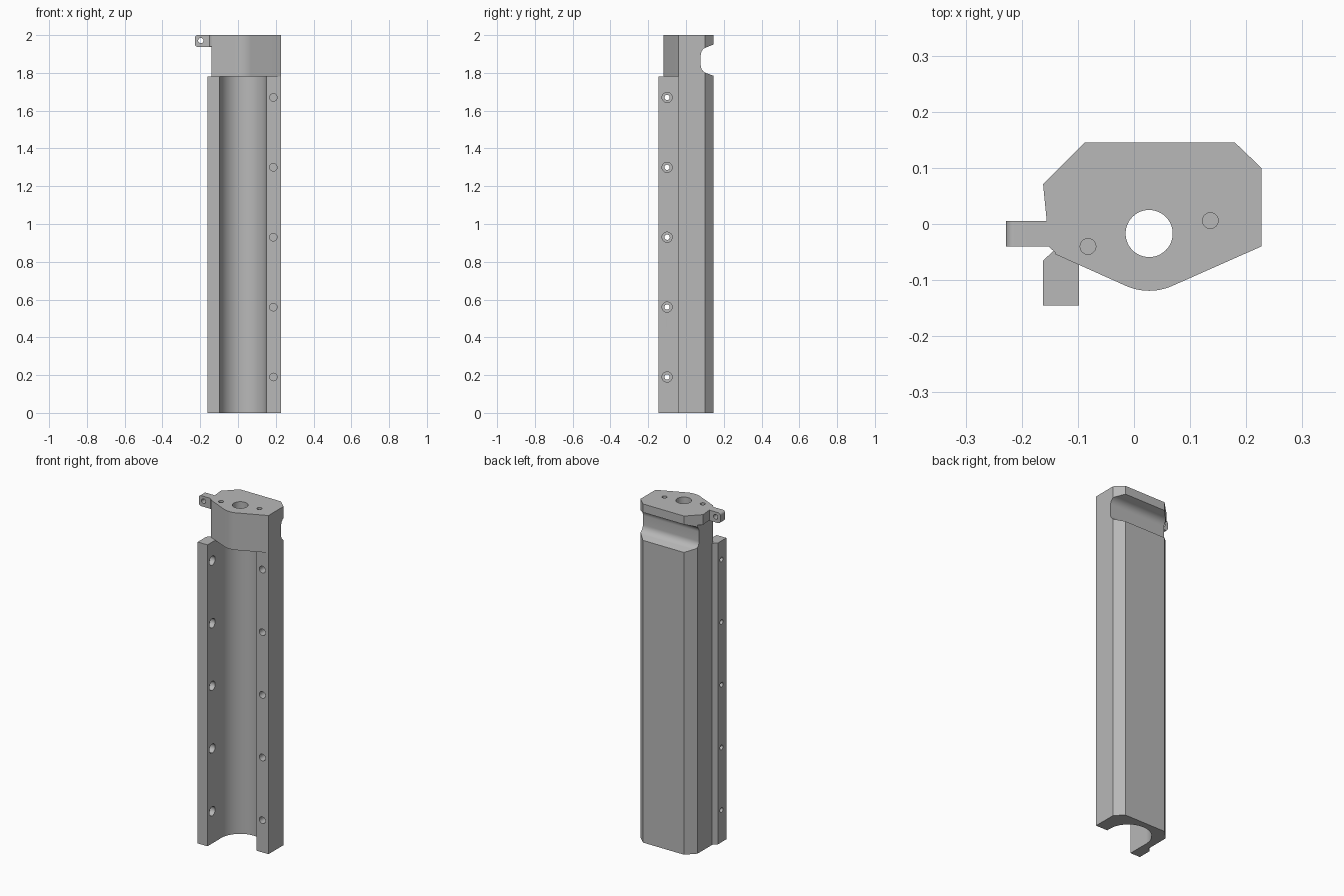
import bpy, bmesh, math
from mathutils import Matrix

if "Cube" in bpy.data.objects:
    bpy.data.objects.remove(bpy.data.objects["Cube"])

grey = bpy.data.materials.new("plain grey")
grey.diffuse_color = (0.48, 0.48, 0.48, 1)
grey.use_nodes = True
grey.node_tree.nodes["Principled BSDF"].inputs["Base Color"].default_value = grey.diffuse_color

CX, CY = 0.027, -0.017   # bore axis


def prism(name, pts, lo, hi, to_world):
    """Extrude a 2D profile from lo to hi; to_world maps (u, v, w) to xyz."""
    bm = bmesh.new()
    a = [bm.verts.new(to_world(u, v, lo)) for u, v in pts]
    b = [bm.verts.new(to_world(u, v, hi)) for u, v in pts]
    n = len(pts)
    bm.faces.new(a)
    bm.faces.new(b)
    for i in range(n):
        bm.faces.new((a[i], a[(i + 1) % n], b[(i + 1) % n], b[i]))
    bmesh.ops.recalc_face_normals(bm, faces=bm.faces)
    me = bpy.data.meshes.new(name)
    bm.to_mesh(me)
    bm.free()
    me.materials.append(grey)
    ob = bpy.data.objects.new(name, me)
    bpy.context.collection.objects.link(ob)
    return ob


def along_z(u, v, w): return (u, v, w)
def along_y(u, v, w): return (u, w, v)
def along_x(u, v, w): return (w, u, v)


def arc(cx, cy, r, a0, a1, n):
    return [(cx + r * math.cos(math.radians(a0 + (a1 - a0) * i / n)),
             cy + r * math.sin(math.radians(a0 + (a1 - a0) * i / n)))
            for i in range(n + 1)]


def circle(cx, cy, r, n=32):
    return arc(cx, cy, r, 0, 360, n)[:-1]


def combine(target, other, op):
    m = target.modifiers.new(op, 'BOOLEAN')
    m.operation, m.object, m.solver = op, other, 'EXACT'
    bpy.context.view_layer.objects.active = target
    bpy.ops.object.modifier_apply(modifier=m.name)
    bpy.data.objects.remove(other, do_unlink=True)


# Long channel with a round trough and a left clamping arm
back = [(0.227, 0.10), (0.18, 0.145), (-0.088, 0.145), (-0.14, 0.093)]
body = prism("channel_body", back + [
    (-0.14, -0.045), (-0.162, -0.065), (-0.162, -0.145), (-0.098, -0.145)]
    + arc(CX - 0.001, CY, 0.124, 180, 0, 40)
    + [(0.15, -0.04), (0.227, -0.04)], 0, 1.78, along_z)

# Solid head with rounded nose
nose = arc(CX, CY, 0.102, -114, -66, 12)
head = prism("head", back + [(-0.14, -0.054)] + nose + [(0.227, -0.04)],
             1.78, 2.0, along_z)
combine(body, head, 'UNION')

# Lip widening the head at the top left
lip = prism("lip", [(-0.10, 0.133), (-0.162, 0.071), (-0.155, 0.0),
                    (-0.152, -0.04), (-0.135, -0.056), (-0.10, -0.05)],
            1.94, 2.0, along_z)
combine(body, lip, 'UNION')

# Hinge tab with rounded end
tab = prism("tab", [(-0.12, 1.938), (-0.12, 2.0)]
            + arc(-0.213, 1.985, 0.015, 90, 180, 6)
            + arc(-0.213, 1.953, 0.015, 180, 270, 6), -0.04, 0.005, along_y)
combine(body, tab, 'UNION')

# Scoop across the back of the head
scoop = prism("scoop", [(0.16, 1.957), (0.145, 1.95)]
              + arc(0.122, 1.894, 0.044, 105, 180, 10)
              + arc(0.122, 1.840, 0.044, 180, 255, 10)
              + [(0.145, 1.785), (0.16, 1.778)], -0.3, 0.3, along_x)
combine(body, scoop, 'DIFFERENCE')

# Main bore, two blind pin holes and the tab hole
combine(body, prism("bore", circle(CX, CY, 0.042, 48), 1.7, 2.1, along_z), 'DIFFERENCE')
for x, y in ((-0.082, -0.04), (0.136, 0.006)):
    combine(body, prism("pin", circle(x, y, 0.014), 1.9, 2.1, along_z), 'DIFFERENCE')
combine(body, prism("eye", circle(-0.197, 1.971, 0.014), -0.1, 0.1, along_y), 'DIFFERENCE')

# Five rows of screw holes: counterbored in the arm, blind in the right flange
for i in range(5):
    z = 0.19 + 0.37 * i
    for r, lo, hi in ((0.014, -0.2, -0.09), (0.027, -0.13, -0.09)):
        combine(body, prism("screw", circle(-0.10, z, r, 24), lo, hi, along_x), 'DIFFERENCE')
    combine(body, prism("thread", circle(0.187, z, 0.02, 24), -0.1, 0.04, along_y), 'DIFFERENCE')

bpy.ops.object.select_all(action='DESELECT')
body.select_set(True)
bpy.context.view_layer.objects.active = body
bpy.ops.object.shade_smooth_by_angle(angle=math.radians(20))
